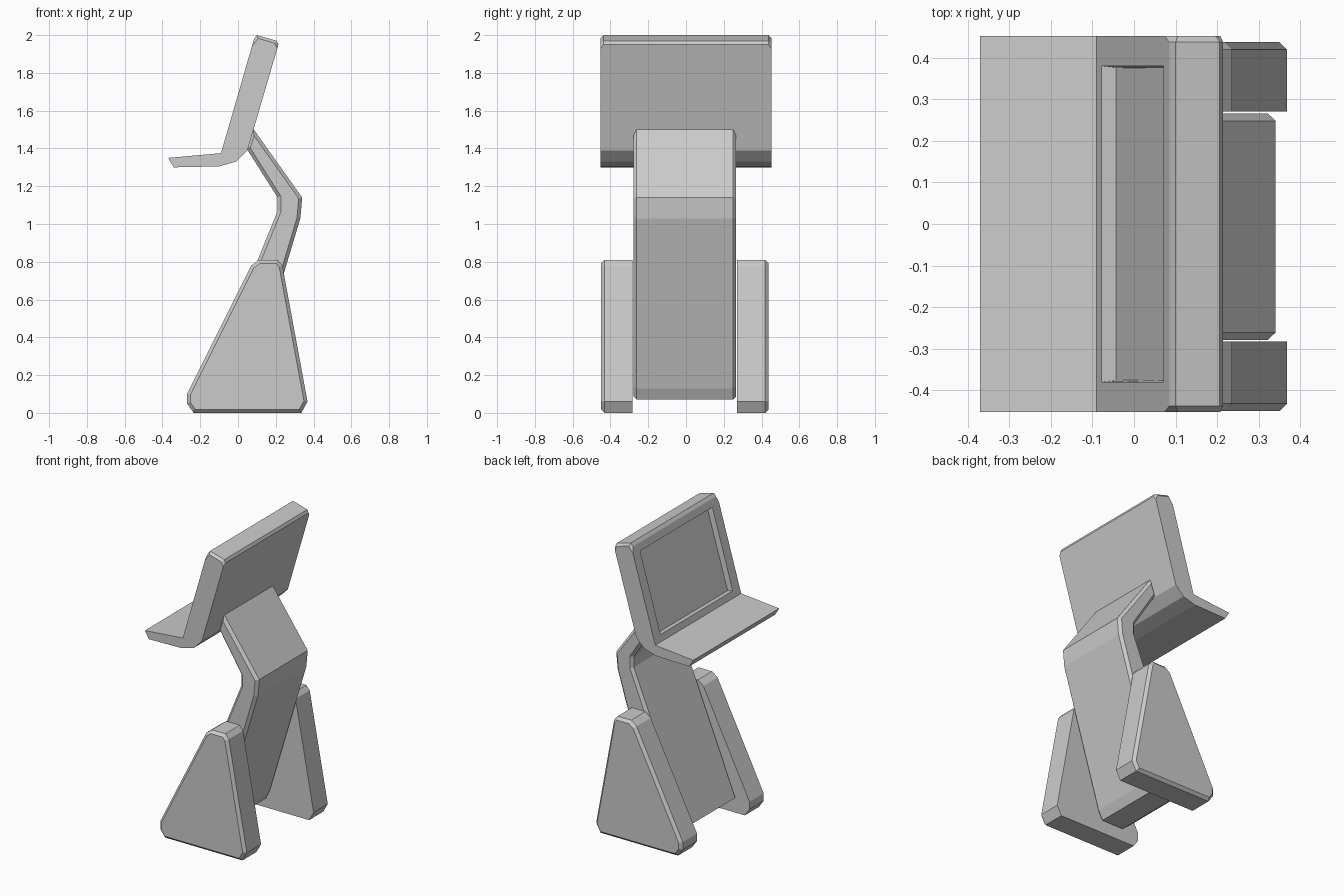
import bpy, bmesh

if "Cube" in bpy.data.objects:
    bpy.data.objects.remove(bpy.data.objects["Cube"])


def prism(profile, y0, y1):
    """Extrude an x-z profile from y0 to y1."""
    bm = bmesh.new()
    face = bm.faces.new([bm.verts.new((x, y0, z)) for x, z in profile])
    ext = bmesh.ops.extrude_face_region(bm, geom=[face], use_keep_orig=True)
    verts = [g for g in ext["geom"] if isinstance(g, bmesh.types.BMVert)]
    bmesh.ops.translate(bm, verts=verts, vec=(0, y1 - y0, 0))
    bmesh.ops.recalc_face_normals(bm, faces=bm.faces[:])
    return bm


def chamfer(bm, test, width):
    """Cut a flat chamfer on the edges that pass the test."""
    edges = [e for e in bm.edges if test(e.verts[0].co, e.verts[1].co)]
    bmesh.ops.bevel(bm, geom=edges, offset=width, offset_type='OFFSET',
                    segments=1, affect='EDGES', clamp_overlap=True)


def finish(bm, name):
    bmesh.ops.recalc_face_normals(bm, faces=bm.faces[:])
    mesh = bpy.data.meshes.new(name)
    bm.to_mesh(mesh)
    bm.free()
    bpy.context.collection.objects.link(bpy.data.objects.new(name, mesh))


def on_plane(y):
    return lambda a, b: abs(a.y - y) < 1e-4 and abs(b.y - y) < 1e-4


# Screen and keyboard shelf, one bent slab
head = prism([(-0.37, 1.35), (-0.34, 1.30), (-0.10, 1.305), (-0.01, 1.33),
              (0.05, 1.39), (0.214, 1.95), (0.205, 1.97), (0.10, 2.0),
              (0.085, 1.98), (-0.09, 1.375)], -0.452, 0.452)
chamfer(head, lambda a, b: abs(a.y - b.y) < 1e-4 and min(a.z, b.z) > 1.94, 0.015)

# Recessed display
head.normal_update()
screen = min((f for f in head.faces if f.calc_area() > 0.3), key=lambda f: f.normal.x)
bmesh.ops.inset_individual(head, faces=[screen], thickness=0.06)
for v in screen.verts:
    v.co.y *= 0.38 / abs(v.co.y)
bmesh.ops.inset_individual(head, faces=[screen], thickness=0.006, depth=-0.035)
finish(head, "screen_and_keyboard")

# Bent body panel, thicker towards the base
y0, y1 = -0.279, 0.266
body = prism([(0.08, 1.505), (0.34, 1.14), (0.33, 1.03), (0.06, 0.13),
              (0.03, 0.07), (-0.13, 0.07), (-0.18, 0.11), (0.21, 1.07),
              (0.21, 1.14), (0.045, 1.40)], y0, y1)
for y in (y0, y1):
    chamfer(body, on_plane(y), 0.018)
finish(body, "body")

# Wedge-shaped legs, chamfered on the outside
leg_profile = [(-0.27, 0.10), (-0.27, 0.05), (-0.235, 0.0), (0.335, 0.0),
               (0.368, 0.06), (0.235, 0.78), (0.21, 0.81), (0.11, 0.81),
               (0.07, 0.78)]
for name, inner, outer in (("left_leg", 0.27, 0.437), ("right_leg", -0.283, -0.45)):
    leg = prism(leg_profile, inner, outer)
    chamfer(leg, on_plane(outer), 0.018)
    finish(leg, name)
